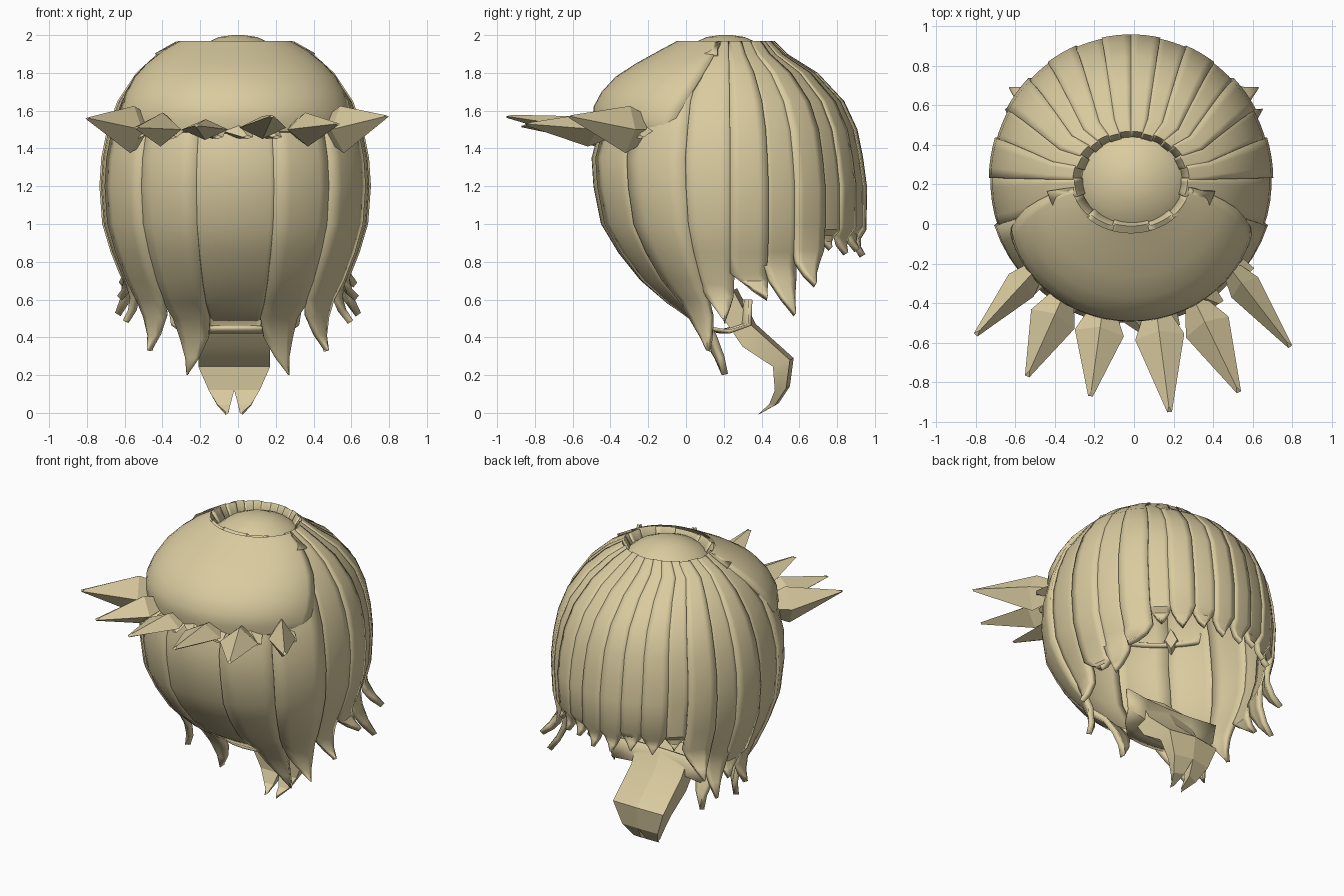
import bpy, math
from mathutils import Vector as V

if "Cube" in bpy.data.objects:
    bpy.data.objects.remove(bpy.data.objects["Cube"])

mat = bpy.data.materials.new("straw_hair")
mat.diffuse_color = (0.70, 0.60, 0.35, 1)
mat.use_nodes = True
mat.node_tree.nodes["Principled BSDF"].inputs["Base Color"].default_value = mat.diffuse_color


def make(name, verts, faces, thick=0, angle=35):
    me = bpy.data.meshes.new(name)
    me.from_pydata([tuple(v) for v in verts], [], faces)
    me.materials.append(mat)
    ob = bpy.data.objects.new(name, me)
    bpy.context.collection.objects.link(ob)
    if thick:
        m = ob.modifiers.new("thickness", 'SOLIDIFY')
        m.thickness, m.offset = thick, -1
    bpy.ops.object.select_all(action='DESELECT')
    ob.select_set(True)
    bpy.context.view_layer.objects.active = ob
    bpy.ops.object.shade_smooth_by_angle(angle=math.radians(angle))
    return ob


def grid(name, rows, flip=False, thick=0, closed=False, angle=35):
    n = len(rows[0])
    faces = []
    for r in range(len(rows) - 1):
        for c in range(n if closed else n - 1):
            d = (c + 1) % n
            f = (r*n + c, r*n + n + c, r*n + n + d, r*n + d)
            faces.append(f[::-1] if flip else f)
    if closed:
        faces.append(tuple(range(n)))
        faces.append(tuple(range(len(rows)*n - 1, len(rows)*n - n - 1, -1)))
    return make(name, [v for row in rows for v in row], faces, thick, angle)


# Head outline by height: z, front y, back y, half width
OUT = [(1.97, -.01, .46, .28), (1.90, -.12, .53, .40), (1.80, -.28, .69, .51),
       (1.65, -.41, .83, .61), (1.50, -.46, .90, .665), (1.35, -.50, .93, .695),
       (1.20, -.49, .95, .705), (1.00, -.45, .95, .69), (.85, -.36, .94, .645),
       (.70, -.24, .90, .585), (.58, -.10, .80, .52), (.45, .09, .70, .40)]


def shell(deg, z, off=0.0):
    z = max(.45, min(1.97, z))
    for a, b in zip(OUT, OUT[1:]):
        if b[0] <= z <= a[0]:
            t = (a[0] - z) / (a[0] - b[0])
            f, k, w = (a[i] + (b[i] - a[i]) * t for i in (1, 2, 3))
            break
    th = math.radians(deg)
    cy = .22
    s, c = math.sin(th), math.cos(th)
    y = cy - (cy - f + off) * c if c > 0 else cy - (k - cy + off) * c
    return V((-.015 + (w + off) * s, y, z))


# Overlapping hair panels, each ending in one or more pointed locks
def panel(name, a0, a1, base, tip, off, side, n=6):
    zs = [r[0] for r in OUT if r[0] > base + .03] + [base]
    ang = [side * (a0 + (a1 - a0) * i / n) for i in range(n + 1)]
    # turned-in wall at the crown opening
    inner = [shell(a, 1.97, off - .06) - V((0, 0, .10)) for a in ang]
    rows = [inner] + [[shell(a, z, off) for a in ang] for z in zs]
    if tip:
        last = rows[-1]
        mid = shell(side * (a0 + a1) / 2, base, off)
        out = V((mid.x, mid.y - .22, 0)).normalized()
        for t, sh in ((.35, .22), (.7, .62), (1, .97)):
            ctr = mid.lerp(tip, t) - out * .03 * math.sin(math.pi * t)
            rows.append([ctr + (p - mid) * (1 - sh) for p in last])
    grid(name, rows, side < 0, .035)


panel("front_panel", -19, 19, .46, None, 0, 1, 10)
LOCKS = [("jaw_lock", 17, 46, .50, (.27, .19, .20), .012),
         ("cheek_lock", 44, 72, .60, (.48, .11, .33), .022),
         ("temple_lock", 70, 93, .68, (.61, .20, .49), .006),
         ("side_lock", 91, 107, .74, (.64, .43, .62), .014),
         ("long_side_lock", 105, 121, .80, (.65, .58, .53), .004),
         ("rear_side_lock", 119, 134, .86, (.63, .69, .69), .016),
         ("back_corner_lock", 133, 145, .97, None, .004),
         ("back_outer_lock", 144, 157, .98, None, .010),
         ("back_middle_lock", 156, 169, .99, None, .002),
         ("back_inner_lock", 168, 180, .97, None, .008)]
for side in (1, -1):
    for i, (name, a0, a1, base, tip, off) in enumerate(LOCKS):
        if tip:
            p = V((tip[0] * side, tip[1], tip[2]))
        else:
            p = shell(side * (a0 + a1) / 2, .9, .01)
            p.z = (.87, .84, .88, .85)[i % 4]
        panel(name, a0, a1, base, p, off, side, 4)

# Rounded crown inside the opening
grid("crown_dome", [[V((r * math.cos(i * math.pi / 12), .21 + r * math.sin(i * math.pi / 12), z))
                     for i in range(24)]
                    for r, z in ((.03, 2.0), (.10, 1.99), (.20, 1.945), (.31, 1.86), (.33, 1.80))],
     closed=True, angle=50)

# Puffed fringe over the brow, rolled under at its lower edge
FR = [(1.88, -.03, 82), (1.97, .035, 82), (1.92, .05, 80), (1.85, .065, 77), (1.78, .075, 75),
      (1.70, .08, 72), (1.62, .07, 69), (1.55, .05, 66), (1.49, .02, 64), (1.46, -.03, 63)]
rows = []
for z, off, amax in FR:
    row = []
    for i in range(25):
        u = (i - 12) / 12
        row.append(shell(u * amax, z, off * (1 - .6 * u ** 4)))
        if z == 1.88:
            row[-1].z = 1.88
    rows.append(row)
grid("fringe", rows, thick=.03, angle=40)

# Brow spikes: tip, widest centre, half width, half height
SPIKES = [((-.80, -.56, 1.56), (-.57, -.31, 1.50), .085, .125),
          ((-.54, -.77, 1.51), (-.41, -.48, 1.50), .12, .09),
          ((-.22, -.87, 1.52), (-.175, -.55, 1.50), .125, .055),
          ((.18, -.95, 1.57), (.13, -.57, 1.51), .125, .06),
          ((.53, -.85, 1.53), (.37, -.52, 1.50), .12, .09),
          ((.79, -.62, 1.57), (.56, -.32, 1.50), .085, .125)]
for tip, mid, w, h in SPIKES:
    tip, mid = V(tip), V(mid)
    d = V((tip.x - mid.x, tip.y - mid.y, 0)).normalized()
    s, up = V((-d.y, d.x, 0)), V((0, 0, 1))
    root = mid - d * .14

    def ring(c, a, b):
        return [c + s * a, c + up * b + d * -.03, c - s * a, c - up * b]
    grid("brow_spike", [ring(root, w * .45, h * .5), ring(mid, w, h), ring(tip, .012, .008)],
         closed=True, angle=10)

# Small tufts filling between the brow spikes
for deg in (-48, -31, -12, 0, 12, 31, 48):
    c, t = shell(deg, 1.50, .0), shell(deg + 5, 1.50, .09)
    t.z = 1.46
    s = (shell(deg + 8, 1.5) - shell(deg - 8, 1.5)) * .5
    up = V((0, 0, .045))
    grid("brow_tuft", [[c + s, c + up, c - s, c - up],
                       [t + s * .3, t + up * .2, t - s * .3, t - up * .2]], closed=True, angle=10)

# Hooked tail in two halves: upper y,z / lower y,z / inner x / outer x
TAIL = [(.27, .66, .17, .54, 0, .20), (.37, .47, .30, .35, 0, .19), (.57, .29, .46, .245, 0, .19),
        (.55, .14, .47, .12, 0, .135), (.49, .05, .44, .045, .02, .09), (.40, .0, .395, .005, .03, .045)]
for side in (1, -1):
    rows = [[V((side * a - .02, y1, z1)), V((side * b - .02, y1 - .02, z1 - .01)),
             V((side * b - .02, y2, z2)), V((side * a - .02, y2, z2))]
            for y1, z1, y2, z2, a, b in TAIL]
    grid("tail_half", rows, side < 0, closed=True, angle=25)

# Underside joining the front panel to the tail
rows = [[V((x * w - .015, y + .16 * x * x * k, z)) for x in (-1, -.5, 0, .5, 1)]
        for y, z, w, k in ((.08, .46, .16, .2), (.18, .44, .28, .3), (.28, .47, .34, .3), (.30, .60, .36, .2))]
grid("underside", rows, True, .02)
